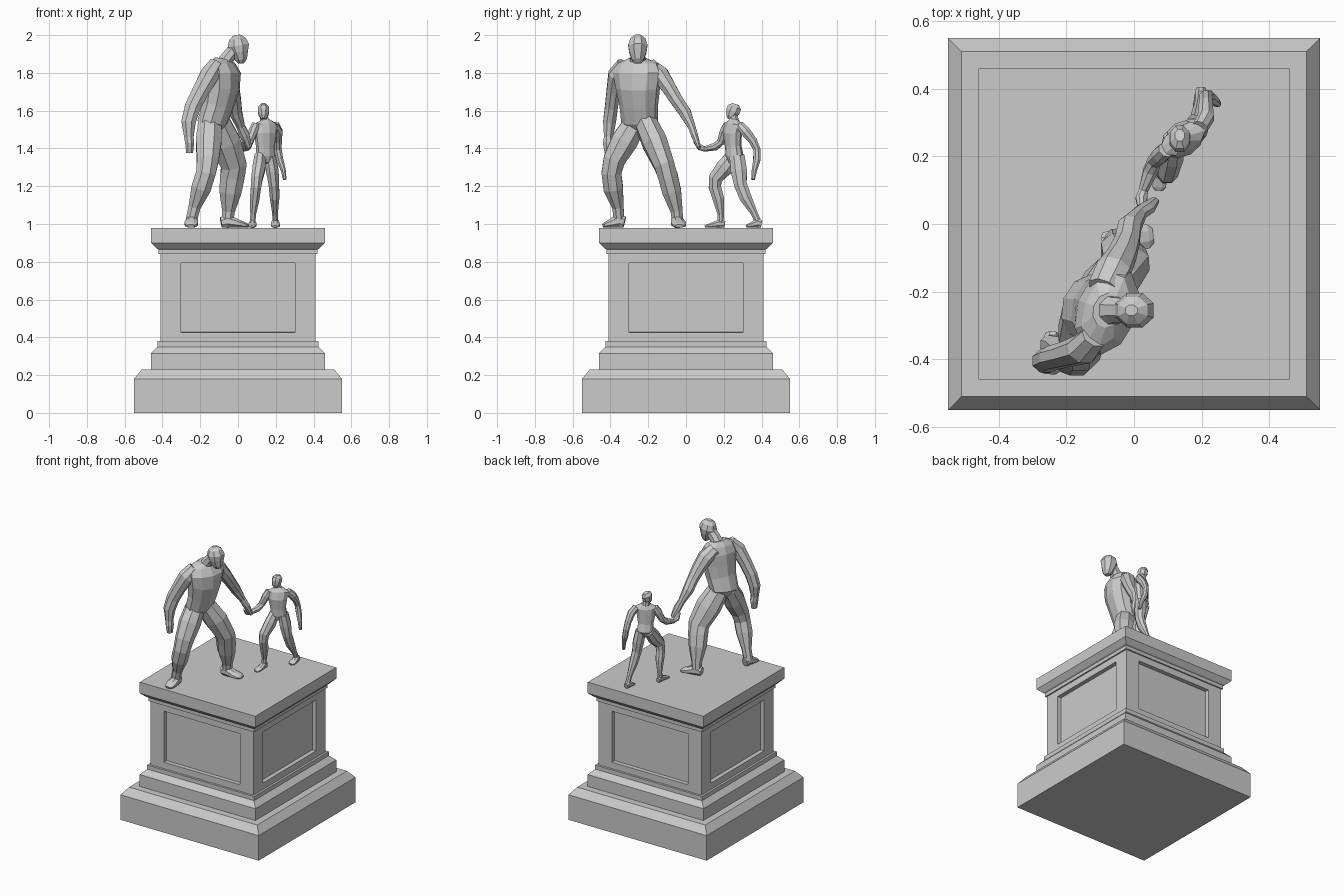
import bpy, bmesh, math
from mathutils import Vector


def finish(bm, name):
    bmesh.ops.recalc_face_normals(bm, faces=bm.faces)
    me = bpy.data.meshes.new(name)
    bm.to_mesh(me)
    bm.free()
    ob = bpy.data.objects.new(name, me)
    bpy.context.collection.objects.link(ob)
    return ob


def skin(bm, rings):
    n = len(rings[0])
    for a, b in zip(rings, rings[1:]):
        for i in range(n):
            bm.faces.new((a[i], a[(i + 1) % n], b[(i + 1) % n], b[i]))
    bm.faces.new(rings[0][::-1])
    bm.faces.new(rings[-1])


def loft(name, secs, side=(0, 1, 0), n=8):
    """Skin elliptical sections (x, y, z, half width along side, half depth)."""
    bm = bmesh.new()
    pts = [Vector(s[:3]) for s in secs]
    rings = []
    for i, s in enumerate(secs):
        t = (pts[min(i + 1, len(pts) - 1)] - pts[max(i - 1, 0)]).normalized()
        u = Vector(side)
        u = (u - t * u.dot(t)).normalized()
        v = t.cross(u)
        ring = []
        for k in range(n):
            a = 2 * math.pi * (k + 0.5) / n
            q = math.cos(math.pi / n)
            ring.append(bm.verts.new(pts[i] + (u * s[3] * math.cos(a) + v * s[4] * math.sin(a)) / q))
        rings.append(ring)
    skin(bm, rings)
    return finish(bm, name)


def foot(name, heel, toe, w, h):
    """Low wedge from heel to toe, resting on the plinth top."""
    a, b = Vector((*heel, 0)), Vector((*toe, 0))
    secs = []
    for f, wf, hf in ((0, .6, .8), (.25, .8, 1), (.65, 1, .6), (.9, .9, .38), (1, .55, .25)):
        p = a.lerp(b, f)
        secs.append((p.x, p.y, 0.98 + h * hf / 2, w * wf, h * hf / 2))
    d = b - a
    loft(name, secs, (-d.y, d.x, 0))


# Pedestal: stacked square mouldings (half size, z)
prof = [(.55, 0), (.55, .18), (.51, .23), (.46, .23), (.46, .315), (.425, .35),
        (.425, .38), (.41, .38), (.41, .84), (.42, .84), (.42, .865), (.43, .87),
        (.46, .90), (.46, .98)]
bm = bmesh.new()
skin(bm, [[bm.verts.new((sx * h, sy * h, z)) for sx, sy in ((-1, -1), (1, -1), (1, 1), (-1, 1))]
          for h, z in prof])
bmesh.ops.recalc_face_normals(bm, faces=bm.faces)
# Recessed panel on each side of the die
sides = [f for f in bm.faces if f.calc_area() > .3 and abs(f.normal.z) < .1
         and .55 < f.calc_center_median().z < .65]
bmesh.ops.inset_individual(bm, faces=sides, thickness=.066)
for f in sides:
    ax = 1 if abs(f.normal.x) > .5 else 0
    for v in f.verts:
        v.co[ax] = math.copysign(.302, v.co[ax])
bmesh.ops.inset_individual(bm, faces=sides, thickness=.0005, depth=-.03)
finish(bm, "pedestal")

# Adult torso, neck and head
lat = (.34, .94, 0)
loft("adult_torso", [(-.125, -.235, 1.49, .03, .04), (-.135, -.245, 1.54, .095, .075),
                     (-.105, -.25, 1.63, .10, .078), (-.085, -.255, 1.72, .115, .088),
                     (-.08, -.255, 1.80, .13, .085), (-.085, -.255, 1.85, .11, .06),
                     (-.08, -.255, 1.875, .05, .04)], lat, 10)
loft("adult_neck", [(-.085, -.255, 1.83, .05, .045), (-.055, -.255, 1.88, .038, .036),
                    (-.015, -.255, 1.93, .036, .034)])
loft("adult_head", [(.018, -.255, 1.85, .018, .014), (.016, -.255, 1.87, .032, .032),
                    (.008, -.255, 1.91, .046, .046), (.002, -.255, 1.945, .051, .057),
                    (-.004, -.255, 1.98, .04, .044), (-.008, -.255, 2.0, .016, .018)])

# Adult arms
loft("adult_right_arm", [(-.115, -.33, 1.845, .035, .04), (-.15, -.37, 1.79, .042, .05),
                         (-.20, -.385, 1.70, .036, .044), (-.24, -.395, 1.62, .034, .042),
                         (-.262, -.405, 1.54, .034, .038), (-.26, -.41, 1.46, .024, .025),
                         (-.256, -.41, 1.43, .03, .024), (-.256, -.41, 1.375, .02, .018)])
loft("adult_left_arm", [(-.09, -.19, 1.84, .045, .035), (-.06, -.135, 1.79, .05, .045),
                        (-.035, -.09, 1.72, .042, .038), (-.02, -.05, 1.655, .036, .034),
                        (-.012, -.005, 1.59, .034, .032), (.015, .03, 1.515, .022, .02),
                        (.035, .045, 1.47, .026, .018), (.06, .068, 1.405, .014, .011)], (1, 0, 0))

# Adult legs and feet
loft("adult_right_leg", [(-.15, -.265, 1.54, .06, .06), (-.155, -.325, 1.44, .07, .068),
                         (-.16, -.38, 1.34, .058, .058), (-.17, -.395, 1.27, .052, .052),
                         (-.195, -.385, 1.19, .052, .052), (-.23, -.36, 1.09, .03, .032),
                         (-.247, -.355, 1.02, .028, .03)])
loft("adult_left_leg", [(-.11, -.215, 1.54, .058, .066), (-.065, -.165, 1.43, .065, .08),
                        (-.022, -.115, 1.31, .054, .068), (-.03, -.095, 1.25, .052, .065),
                        (-.04, -.075, 1.17, .05, .058), (-.05, -.05, 1.07, .032, .034),
                        (-.055, -.045, 1.02, .03, .03)])
foot("adult_right_foot", (-.24, -.325), (-.25, -.44), .036, .075)
foot("adult_left_foot", (-.09, -.05), (.055, -.035), .04, .07)

# Child torso, neck and head
lat = (.85, .5, 0)
loft("child_torso", [(.145, .25, 1.32, .018, .025), (.145, .258, 1.36, .052, .043),
                     (.145, .25, 1.41, .05, .038), (.145, .245, 1.48, .062, .043),
                     (.145, .252, 1.525, .07, .038), (.14, .255, 1.55, .028, .025)], lat, 10)
loft("child_neck", [(.14, .255, 1.54, .025, .024), (.136, .252, 1.585, .02, .02)])
loft("child_head", [(.135, .228, 1.556, .012, .012), (.135, .236, 1.572, .024, .026),
                    (.135, .248, 1.597, .03, .038), (.135, .257, 1.618, .028, .036),
                    (.135, .262, 1.635, .014, .018)], (1, 0, 0))

# Child arms
loft("child_right_arm", [(.095, .22, 1.525, .022, .022), (.08, .205, 1.49, .024, .026),
                         (.06, .185, 1.435, .02, .02), (.048, .155, 1.41, .021, .021),
                         (.028, .10, 1.397, .014, .014), (.022, .075, 1.405, .017, .016),
                         (.022, .045, 1.44, .01, .01)], (1, 0, 0))
loft("child_left_arm", [(.195, .285, 1.525, .022, .022), (.212, .315, 1.49, .024, .026),
                        (.212, .355, 1.44, .02, .022), (.212, .375, 1.395, .019, .019),
                        (.222, .375, 1.34, .018, .019), (.24, .362, 1.285, .013, .014),
                        (.248, .355, 1.235, .009, .01)], (1, 0, 0))

# Child legs and feet
loft("child_right_leg", [(.118, .25, 1.36, .03, .038), (.112, .205, 1.30, .034, .046),
                         (.10, .155, 1.24, .03, .036), (.095, .153, 1.195, .027, .033),
                         (.088, .172, 1.13, .025, .03), (.08, .185, 1.05, .015, .017),
                         (.078, .182, 1.01, .015, .016)], (1, 0, 0))
loft("child_left_leg", [(.17, .27, 1.36, .03, .04), (.182, .28, 1.28, .033, .043),
                        (.19, .288, 1.21, .028, .034), (.194, .315, 1.14, .025, .032),
                        (.196, .36, 1.06, .015, .018), (.197, .378, 1.02, .015, .017)], (1, 0, 0))
foot("child_right_foot", (.08, .205), (.074, .10), .022, .045)
foot("child_left_foot", (.198, .40), (.198, .318), .024, .05)
